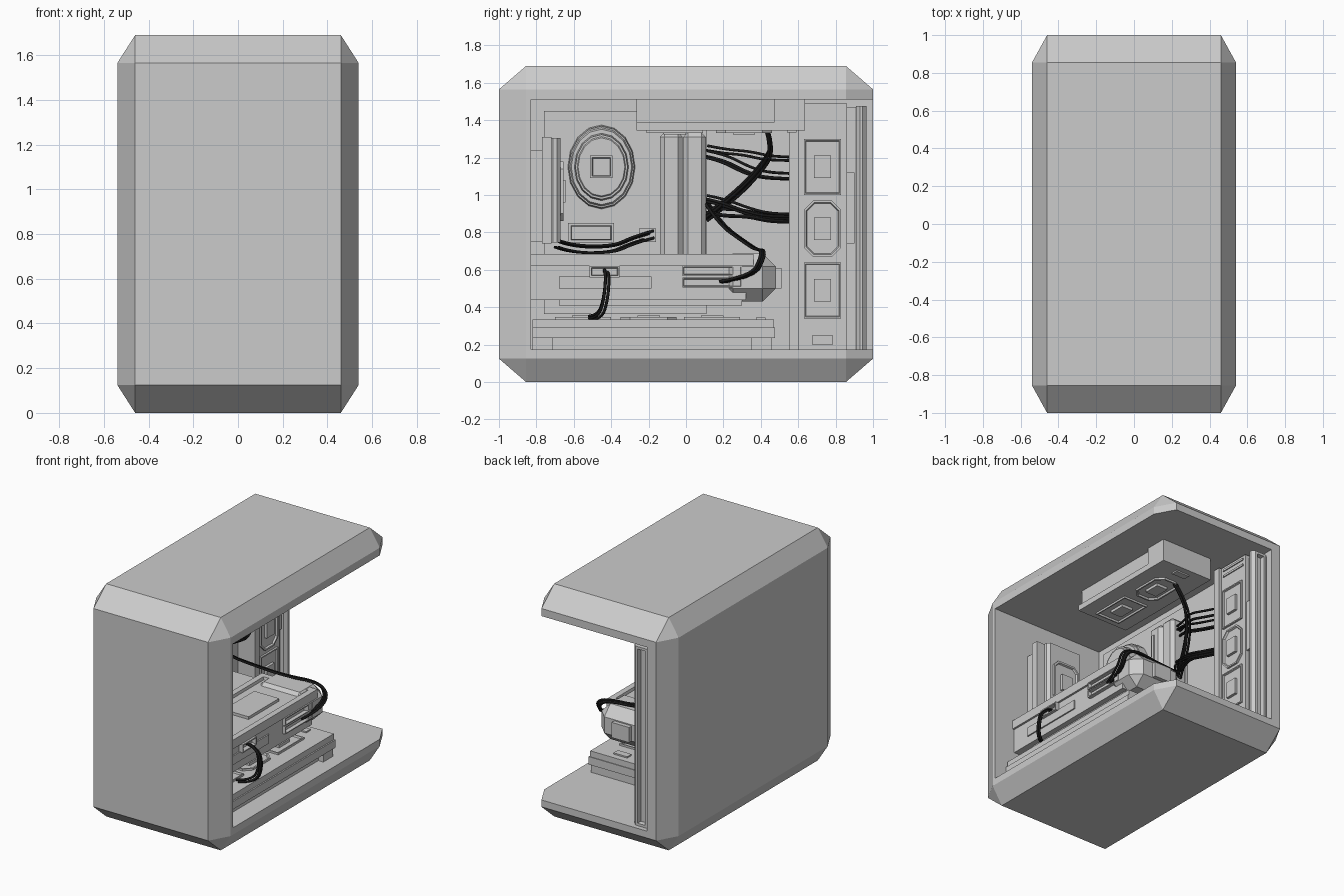
import bpy, bmesh, random
from mathutils import Vector, Matrix

if "Cube" in bpy.data.objects:
    bpy.data.objects.remove(bpy.data.objects["Cube"])

random.seed(4)
black = bpy.data.materials.new("cable_black")
black.diffuse_color = (0.01, 0.01, 0.01, 1)
black.use_nodes = True
black.node_tree.nodes["Principled BSDF"].inputs["Base Color"].default_value = black.diffuse_color


def finish(name, bm):
    me = bpy.data.meshes.new(name)
    bm.to_mesh(me)
    bm.free()
    ob = bpy.data.objects.new(name, me)
    bpy.context.collection.objects.link(ob)
    return ob


def box(name, x, y, z, bevel=0, along=None, face=None, inset=0, depth=0):
    """Box from ranges; optional bevel (along one axis or all) and an inset, pushed face."""
    bm = bmesh.new()
    bmesh.ops.create_cube(bm, size=1)
    for v in bm.verts:
        v.co = [r[0] + (c + .5) * (r[1] - r[0]) for r, c in zip((x, y, z), v.co)]
    if bevel:
        es = [e for e in bm.edges if along is None or
              abs((e.verts[0].co - e.verts[1].co).normalized()[along]) > .9]
        bmesh.ops.bevel(bm, geom=es, offset=bevel, segments=1, affect='EDGES')
    if face:
        a, s = face
        bm.normal_update()
        f = max(bm.faces, key=lambda f: f.normal[a] * s + f.calc_area() * .01)
        bmesh.ops.inset_region(bm, faces=[f], thickness=inset)
        bmesh.ops.inset_region(bm, faces=[f], thickness=.006)
        d = Vector((0, 0, 0))
        d[a] = s * depth
        bmesh.ops.translate(bm, verts=f.verts, vec=d)
    return finish(name, bm)


def fan_bank(name, n, s, base, thick, v, vr, u, ur, fans, plate):
    """Slab facing s along axis n, with fan frames, hubs and a small plate."""
    def part(label, uu, vv, h0, h1, **k):
        r = [None] * 3
        r[u], r[v], r[n] = uu, vv, sorted((base + s * h0, base + s * h1))
        box(name + label, *r, **k)
    part("_slab", ur, vr, -thick, 0)
    c = sum(ur) / 2
    for i, p in enumerate(fans):
        part(f"_frame_{i}", (c - .1, c + .1), (p - .15, p + .15), -.01, .014,
             bevel=.05 if i == 1 else 0, along=n, face=(n, s), inset=.012, depth=-.012)
        part(f"_hub_{i}", (c - .045, c + .045), (p - .06, p + .06), -.01, .022)
    part("_plate", (c - .055, c + .055), (plate - .025, plate + .025), -.01, .01)


def cable(name, pts, strands=4, spread=.03, r=.008):
    """Bundle of loose strands following one path."""
    cu = bpy.data.curves.new(name, 'CURVE')
    cu.dimensions = '3D'
    cu.bevel_depth, cu.bevel_resolution, cu.resolution_u = r, 1, 4
    for i in range(strands):
        off = Vector([random.uniform(-spread, spread) for _ in range(3)])
        sp = cu.splines.new('NURBS')
        sp.points.add(len(pts) - 1)
        sp.use_endpoint_u, sp.order_u = True, 3
        for q, p in zip(sp.points, pts):
            q.co = (*(Vector(p) + off), 1)
    cu.materials.append(black)
    ob = bpy.data.objects.new(name, cu)
    bpy.context.collection.objects.link(ob)


# Case shell: chamfered block, open at the back and the right
bm = bmesh.new()
for sx in (-1, 1):
    for sy in (-1, 1):
        for sz in (-1, 1):
            for a in ((.54, .855, .72), (.46, 1, .72), (.46, .855, .845)):
                bm.verts.new((a[0] * sx, a[1] * sy, a[2] * sz + .845))
bmesh.ops.convex_hull(bm, input=bm.verts)
bmesh.ops.dissolve_limit(bm, angle_limit=.01, verts=bm.verts, edges=bm.edges)
case = finish("case_shell", bm)
cutter = box("case_cutter", (-.385, 2), (-.83, 2), (.175, 1.51))
cutter.hide_render = True
cutter.hide_viewport = True
m = case.modifiers.new("opening", 'BOOLEAN')
m.object, m.solver = cutter, 'EXACT'

# Main board and its parts
W = -.385
box("main_board", (W, -.362), (-.76, .11), (.365, 1.45))
box("board_heatsink", (W, -.29), (-.63, -.385), (.745, .85), face=(0, 1), inset=.02, depth=.02)
box("board_connector", (W, -.3), (-.25, -.16), (.75, .82))
for i, y in enumerate((-.14, -.015)):
    box(f"memory_{i}", (W, -.25), (y, y + .122), (.66, 1.335), bevel=.025)
box("memory_strip", (W, -.243), (-.105, -.083), (1.0, 1.265))

# Round pump with stepped rings and a square centre
for i, (ry, rz, x0, x1) in enumerate(((.182, .227, W, -.3), (.168, .21, -.3, -.28),
                                      (.145, .18, -.28, -.23), (.13, .162, -.23, -.222))):
    bm = bmesh.new()
    bmesh.ops.create_cone(bm, cap_ends=True, segments=16, radius1=1, radius2=.96, depth=1,
                          matrix=Matrix.Rotation(1.5708, 4, 'Y'))
    for v in bm.verts:
        v.co = ((x0 + x1) / 2 + v.co.x * (x1 - x0), v.co.y * ry - .452, v.co.z * rz + 1.15)
    finish(f"pump_ring_{i}", bm)
box("pump_centre", (-.23, -.2), (-.512, -.392), (1.09, 1.21), face=(0, 1), inset=.015, depth=-.015)

# Front wall fan
box("wall_fan_back", (-.1, .25), (-.84, -.76), (.75, 1.24))
box("wall_fan_frame", (-.12, .26), (-.77, -.72), (.74, 1.31))
box("wall_fan_face", (-.1, .2), (-.73, -.67), (.745, 1.305), bevel=.02, along=2)
box("wall_fan_ring", (-.06, .16), (-.68, -.655), (.86, 1.18), bevel=.04, along=1,
    face=(1, 1), inset=.015, depth=-.012)
box("wall_fan_hub", (.005, .095), (-.68, -.645), (.96, 1.08))

# Graphics card
box("card_body", (-.06, .37), (-.83, .32), (.44, .64))
box("card_rear", (W, -.06), (-.83, .3), (.5, .64))
box("card_top", (-.06, .385), (-.83, .36), (.62, .685), face=(2, 1), inset=.06, depth=-.02)
box("card_top_pad", (.06, .26), (-.25, .1), (.65, .685))
box("card_top_rear", (W, -.06), (-.83, .3), (.63, .67))
box("card_nose", (-.04, .39), (.18, .48), (.43, .688), bevel=.07)
box("card_nose_block", (.1, .24), (.47, .51), (.5, .61))
box("card_underplate", (-.02, .33), (-.68, .3), (.41, .45))
box("card_side_plate", (.36, .38), (-.68, -.185), (.5, .565))
box("card_small_socket", (.36, .4), (-.515, -.355), (.56, .62), face=(0, 1), inset=.012, depth=-.03)
for z in (.505, .567):
    box("card_power_socket", (.36, .395), (-.02, .3), (z, z + .055),
        face=(0, 1), inset=.01, depth=-.03)

# Side fan bank beside the open back
fan_bank("side_bank", 0, 1, -.27, .115, 2, (.175, 1.49), 1, (.6, .86), (1.15, .82, .49), .225)
box("side_bank_inner_rail", (W, -.25), (.55, .605), (.175, 1.49))
box("side_bank_shelf", (W, -.3), (.85, .92), (.175, 1.47))
box("side_bank_grip", (-.31, -.28), (.86, .9), (.74, 1.12))
box("side_bank_outer_rail", (W, -.25), (.91, .965), (.175, 1.475), bevel=.02, along=2,
    face=(1, 1), inset=.025, depth=-.03)
for z in (1.41, 1.455):
    box("side_bank_bar", (-.28, -.262), (.63, .84), (z, z + .015))

# Top fan bank
fan_bank("top_bank", 2, -1, 1.345, .042, 1, (-.265, .635), 0, (-.15, .27), (-.06, .31), .565)
box("top_bank_body", (-.12, .24), (-.265, .52), (1.38, 1.52))
box("top_bank_tank", (-.15, .27), (.47, .635), (1.38, 1.52))

# Bottom fan bank
fan_bank("bottom_bank", 2, 1, .335, .045, 1, (-.82, .47), 0, (.02, .44), (-.55, -.2, .14), .4)
box("bottom_bank_body", (.05, .4), (-.8, .46), (.17, .3))
box("bottom_bank_lip", (.02, .45), (-.82, .475), (.235, .292))
for y in (-.82, .35):
    box("bottom_bank_foot", (.02, .44), (y, y + .11), (.17, .25))

# Cables
X = -.31
for i, (z0, z1) in enumerate(((1.25, 1.19), (1.22, 1.1), (.98, .88), (.92, .87))):
    cable(f"bank_cable_{i}", [(X, .1, z0), (X + .03, .2, z0 - .02), (X + .08, .33, z1 + .03),
                              (X + .06, .45, z1), (X, .57, z1)], 3, .025)
cable("top_cable", [(.0, .43, 1.36), (-.05, .46, 1.25), (-.15, .4, 1.15),
                    (-.25, .26, 1.0), (X, .1, .88)], 4, .02)
cable("card_power_cable", [(X, .1, .98), (-.25, .18, .85), (-.05, .32, .75), (.12, .38, .71),
                           (.33, .41, .715), (.43, .41, .67), (.42, .36, .57), (.37, .19, .54)],
      5, .018)
cable("bottom_cable", [(.36, -.43, .6), (.46, -.42, .58), (.49, -.43, .45),
                       (.46, -.46, .35), (.36, -.51, .345)], 3, .014)
cable("wall_fan_cable", [(.0, -.7, .74), (-.1, -.62, .71), (-.2, -.4, .71),
                         (-.25, -.3, .76), (-.31, -.19, .79)], 4, .02)
